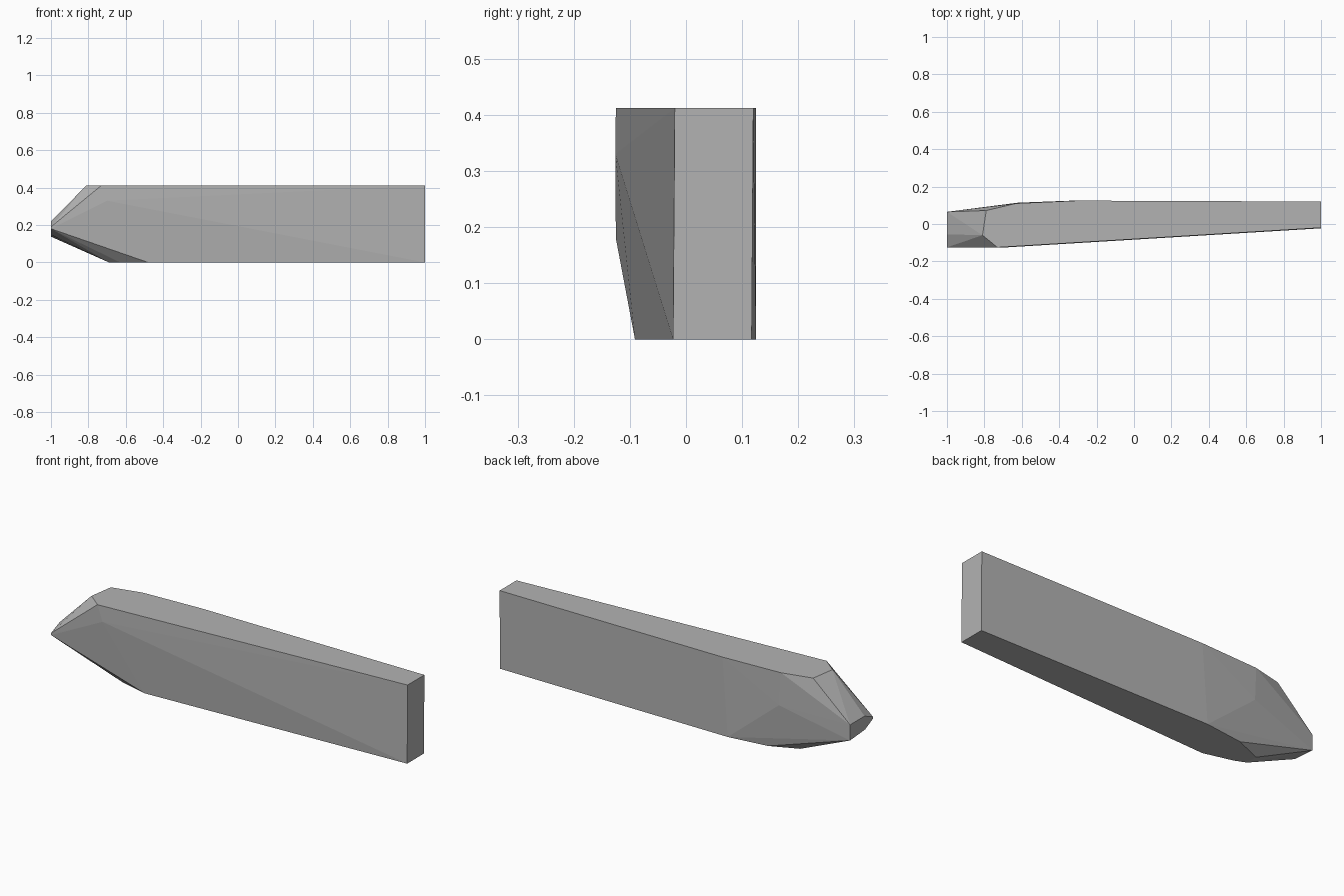
import bpy, bmesh

if "Cube" in bpy.data.objects:
    bpy.data.objects.remove(bpy.data.objects["Cube"])

# Plain grey body
grey = bpy.data.materials.new("plain grey")
grey.diffuse_color = (0.45, 0.45, 0.45, 1)
grey.use_nodes = True
grey.node_tree.nodes["Principled BSDF"].inputs["Base Color"].default_value = grey.diffuse_color

HEIGHT = 0.412

# Outline of the flat underside (x, y)
bottom = [(1, -0.023), (1, 0.117), (-0.33, 0.125), (-0.545, 0.098),
          (-0.69, 0.036), (-0.69, -0.027), (-0.63, -0.052), (-0.48, -0.091)]
# Outline of the flat upper side (x, y)
top = [(1, -0.02), (1, 0.12), (-0.3, 0.125), (-0.63, 0.11),
       (-0.79, 0.072), (-0.81, -0.06), (-0.73, -0.125)]
# Small blunt face at the tapered tip (y, z)
tip = [(0.065, 0.22), (0.065, 0.138), (-0.06, 0.148),
       (-0.125, 0.18), (-0.125, 0.19), (-0.055, 0.22)]
# Slight bulges on the front and back sides (x, y, z)
bulges = [(-0.70, -0.126, 0.33), (-0.62, 0.114, 0.24)]

points = [(x, y, 0) for x, y in bottom]
points += [(x, y, HEIGHT) for x, y in top]
points += [(-1, y, z) for y, z in tip]
points += bulges

# Wrap the outlines in one convex faceted solid
bm = bmesh.new()
for p in points:
    bm.verts.new(p)
hull = bmesh.ops.convex_hull(bm, input=bm.verts[:])
loose = [v for v in bm.verts if not v.link_faces]
bmesh.ops.delete(bm, geom=loose, context='VERTS')
bmesh.ops.dissolve_limit(bm, angle_limit=0.002, verts=bm.verts[:], edges=bm.edges[:])
bmesh.ops.recalc_face_normals(bm, faces=bm.faces[:])

mesh = bpy.data.meshes.new("tapered_block")
bm.to_mesh(mesh)
bm.free()
mesh.materials.append(grey)
block = bpy.data.objects.new("tapered_block", mesh)
bpy.context.collection.objects.link(block)
